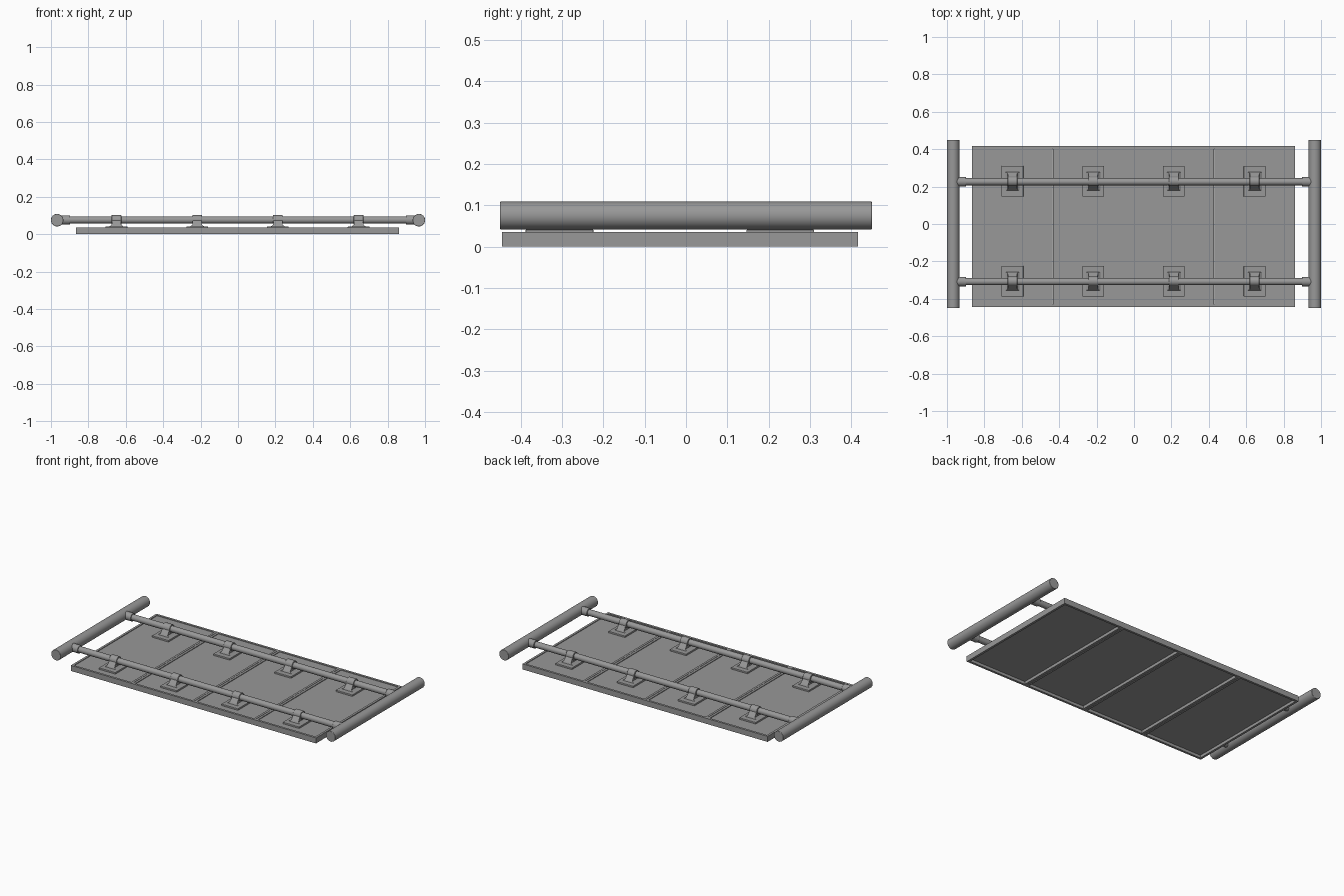
import bpy, bmesh, math
from mathutils import Matrix

if "Cube" in bpy.data.objects:
    bpy.data.objects.remove(bpy.data.objects["Cube"])

RAIL_Z = 0.076
RAIL_Y = (0.226, -0.308)
PANEL_W, PANEL_Y0, PANEL_Y1, PANEL_H = 0.4315, -0.445, 0.416, 0.035
PANEL_X = [-0.0025 + PANEL_W * (i - 1.5) for i in range(4)]

# dark grey metal
METAL = bpy.data.materials.new("dark_grey")
METAL.diffuse_color = (0.315, 0.315, 0.315, 1)
METAL.use_nodes = True
METAL.node_tree.nodes["Principled BSDF"].inputs["Base Color"].default_value = METAL.diffuse_color


def finish(name, bm, smooth=False, bevel=0.0):
    bmesh.ops.recalc_face_normals(bm, faces=bm.faces)
    me = bpy.data.meshes.new(name)
    bm.to_mesh(me)
    bm.free()
    me.materials.append(METAL)
    ob = bpy.data.objects.new(name, me)
    bpy.context.collection.objects.link(ob)
    if bevel:
        mod = ob.modifiers.new("bevel", 'BEVEL')
        mod.width, mod.segments = bevel, 2
    if smooth:
        bpy.ops.object.select_all(action='DESELECT')
        ob.select_set(True)
        bpy.context.view_layer.objects.active = ob
        bpy.ops.object.shade_smooth_by_angle(angle=math.radians(35))
    return ob


def add_box(bm, x0, x1, y0, y1, z0, z1):
    m = Matrix.Translation(((x0 + x1) / 2, (y0 + y1) / 2, (z0 + z1) / 2))
    m = m @ Matrix.Diagonal((x1 - x0, y1 - y0, z1 - z0, 1))
    bmesh.ops.create_cube(bm, size=1, matrix=m)


def tube(name, axis, centre, radius, length, bevel=0.0):
    bm = bmesh.new()
    rot = Matrix.Rotation(math.pi / 2, 4, 'Y' if axis == 'x' else 'X')
    bmesh.ops.create_cone(bm, cap_ends=True, segments=32, radius1=radius, radius2=radius,
                          depth=length, matrix=Matrix.Translation(centre) @ rot)
    return finish(name, bm, True, bevel)


def clamp(cx, cy):
    # flat pad bolted to the panel
    bm = bmesh.new()
    add_box(bm, cx - 0.058, cx + 0.058, cy - 0.082, cy + 0.082, 0.028, 0.041)
    finish("clamp_pad", bm, False, 0.002)
    # tapered foot rising to the rail
    bm = bmesh.new()
    rings = []
    for hx, hy, z in ((0.04, 0.05, 0.04), (0.026, 0.045, 0.049), (0.023, 0.024, 0.076)):
        rings.append([bm.verts.new((cx + sx * hx, cy + sy * hy, z))
                      for sx, sy in ((-1, -1), (1, -1), (1, 1), (-1, 1))])
    for A, B in zip(rings, rings[1:]):
        for i in range(4):
            bm.faces.new((A[i], A[(i + 1) % 4], B[(i + 1) % 4], B[i]))
    bm.faces.new(rings[0])
    bm.faces.new(rings[-1])
    finish("clamp_foot", bm)
    # collar around the rail
    tube("clamp_collar", 'x', (cx, cy, RAIL_Z), 0.026, 0.052, 0.002)


# one frame: outer rim bars plus cross bars between the panels
T = 0.014
X0, X1 = PANEL_X[0] - PANEL_W / 2, PANEL_X[-1] + PANEL_W / 2
bm = bmesh.new()
for y in (PANEL_Y0, PANEL_Y1 - T):
    add_box(bm, X0, X1, y, y + T, 0, PANEL_H)
for x in (X0, X1 - T):
    add_box(bm, x, x + T, PANEL_Y0 + T, PANEL_Y1 - T, 0, PANEL_H)
for cx in PANEL_X[:-1]:
    for s in (-1, 1):
        mid = cx + PANEL_W / 2 + s * (T / 2 + 0.001)
        add_box(bm, mid - T / 2, mid + T / 2, PANEL_Y0 + T, PANEL_Y1 - T, 0, PANEL_H)
finish("panel_frame", bm)

# recessed sheets
for cx in PANEL_X:
    bm = bmesh.new()
    add_box(bm, cx - PANEL_W / 2 + 0.008, cx + PANEL_W / 2 - 0.008,
            PANEL_Y0 + 0.01, PANEL_Y1 - 0.01, 0.018, 0.031)
    finish("panel_sheet", bm)

# long rails with clamps and end sockets
for y in RAIL_Y:
    tube("long_rail", 'x', (0, y, RAIL_Z), 0.019, 1.9)
    for cx in PANEL_X:
        clamp(cx, y + 0.002)
    for s in (-1, 1):
        tube("rail_socket", 'x', (s * 0.922, y, RAIL_Z), 0.025, 0.05, 0.002)

# thick end tubes
for s in (-1, 1):
    tube("end_tube", 'y', (s * 0.967, 0, 0.075), 0.0335, 0.9, 0.002)
